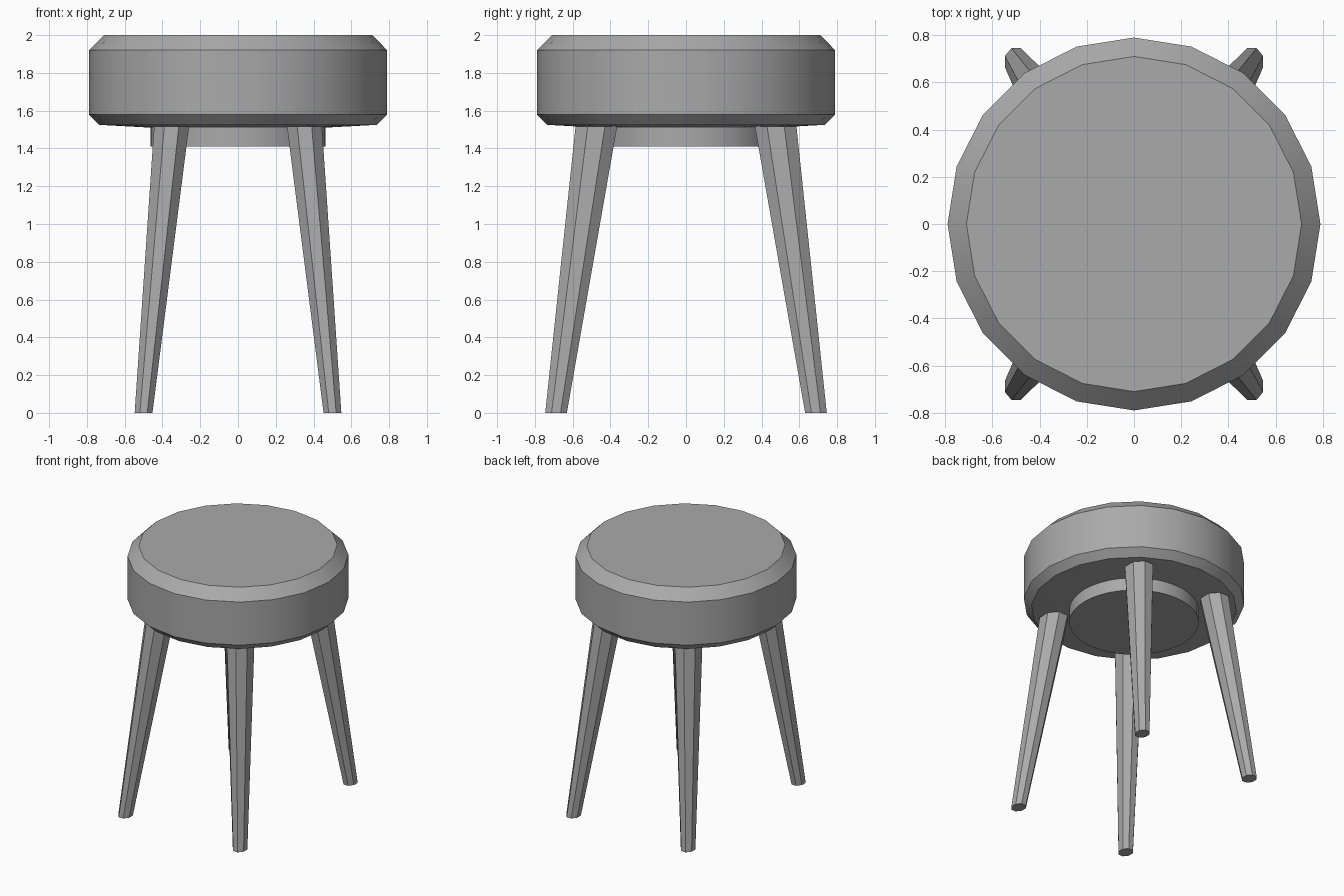
import bpy
import bmesh
from math import cos, sin, tau, radians

cube = bpy.data.objects.get("Cube")
if cube:
    bpy.data.objects.remove(cube, do_unlink=True)

grey = bpy.data.materials.new("plain_grey")
grey.use_nodes = True
grey.diffuse_color = (0.4, 0.4, 0.4, 1)
grey.node_tree.nodes["Principled BSDF"].inputs["Base Color"].default_value = (0.4, 0.4, 0.4, 1)


def loft(name, rings, sides, phase=0.0):
    """Capped solid through elliptical rings given as (centre x, centre y, z, radius x, radius y)."""
    bm = bmesh.new()
    loops = []
    for cx, cy, z, rx, ry in rings:
        angles = [tau * (i + phase) / sides for i in range(sides)]
        loops.append([bm.verts.new((cx + rx * cos(a), cy + ry * sin(a), z)) for a in angles])
    for low, high in zip(loops, loops[1:]):
        for i in range(sides):
            j = (i + 1) % sides
            bm.faces.new((low[i], low[j], high[j], high[i]))
    bm.faces.new(loops[0][::-1])
    bm.faces.new(loops[-1])
    bmesh.ops.recalc_face_normals(bm, faces=bm.faces)
    for face in bm.faces:
        face.smooth = True
    mesh = bpy.data.meshes.new(name)
    bm.to_mesh(mesh)
    bm.free()
    mesh.set_sharp_from_angle(angle=radians(30))
    mesh.materials.append(grey)
    obj = bpy.data.objects.new(name, mesh)
    bpy.context.collection.objects.link(obj)
    return obj


# Round seat with chamfered rims and a slightly dished underside
seat_profile = [(0.46, 1.51), (0.735, 1.525), (0.79, 1.58), (0.79, 1.92), (0.71, 2.0)]
loft("seat", [(0, 0, z, r, r) for r, z in seat_profile], 20)

# Round mounting block under the seat
loft("mounting_block", [(0, 0, z, 0.463, 0.463) for z in (1.41, 1.515)], 40)

# Four splayed, tapered legs
for side, sx in (("left", 1), ("right", -1)):
    for end, sy in (("front", -1), ("back", 1)):
        foot = (sx * 0.5, sy * 0.688, 0, 0.051, 0.062)
        top = (sx * 0.352, sy * 0.475, 1.515, 0.1, 0.119)
        loft(f"{end}_{side}_leg", [foot, top], 8, 0.5)
